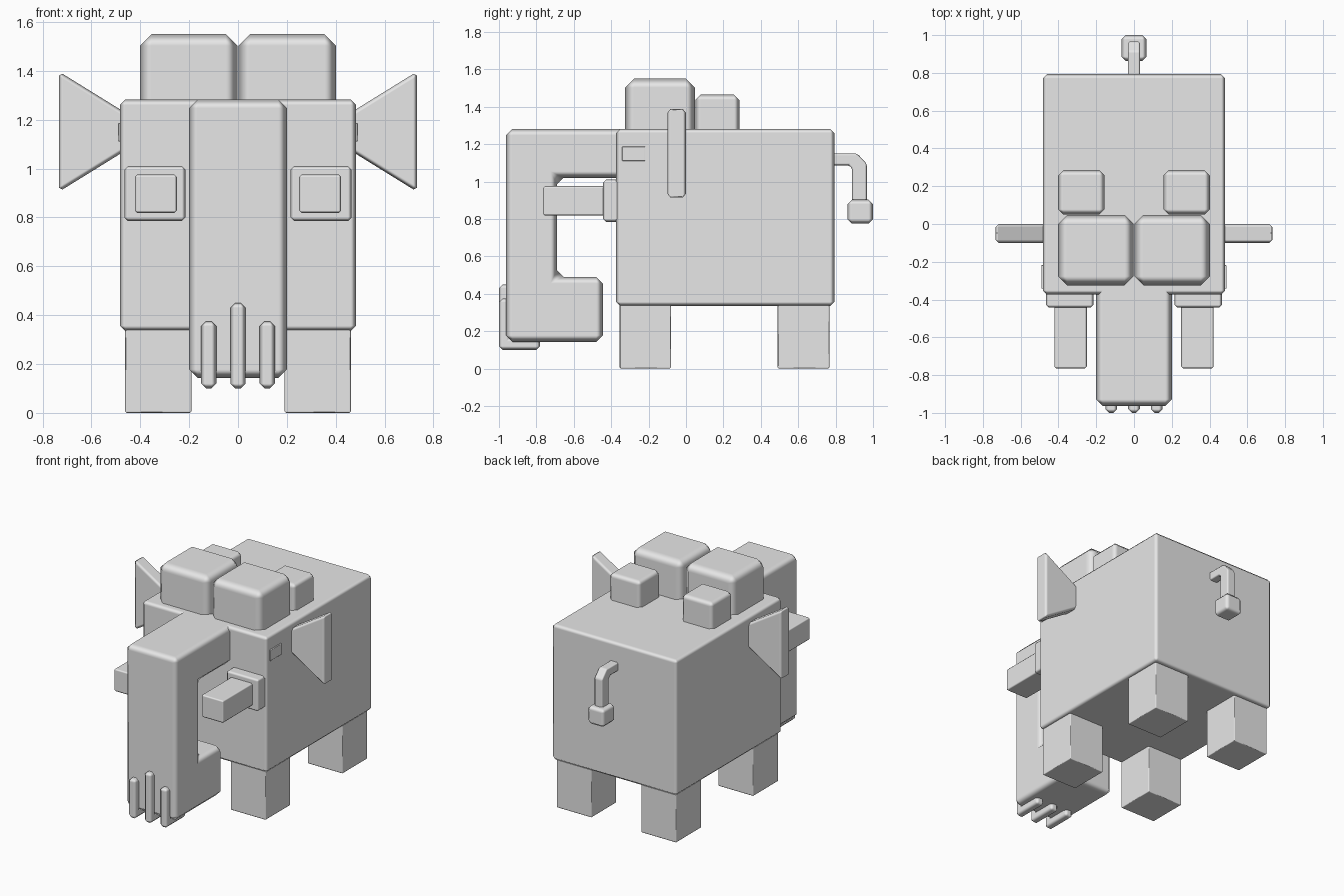
import bpy, bmesh

if "Cube" in bpy.data.objects:
    bpy.data.objects.remove(bpy.data.objects["Cube"])

grey = bpy.data.materials.new("plain grey")
grey.diffuse_color = (0.8, 0.8, 0.8, 1)
grey.use_nodes = True
grey.node_tree.nodes["Principled BSDF"].inputs["Base Color"].default_value = grey.diffuse_color


def prism(name, pts, a, b, bevel=0.0, axis="x", mirror=False):
    """Extrude a profile from a to b. axis x: profile is (y, z); axis y: profile is (x, z)."""
    bm = bmesh.new()
    place = (lambda p, t: (t, p[0], p[1])) if axis == "x" else (lambda p, t: (p[0], t, p[1]))
    lo = [bm.verts.new(place(p, a)) for p in pts]
    hi = [bm.verts.new(place(p, b)) for p in pts]
    bm.faces.new(lo)
    bm.faces.new(hi)
    n = len(pts)
    for i in range(n):
        j = (i + 1) % n
        bm.faces.new((lo[i], lo[j], hi[j], hi[i]))
    bmesh.ops.recalc_face_normals(bm, faces=bm.faces)
    for f in bm.faces:
        f.smooth = bevel > 0
    me = bpy.data.meshes.new(name)
    bm.to_mesh(me)
    bm.free()
    me.materials.append(grey)
    ob = bpy.data.objects.new(name, me)
    bpy.context.collection.objects.link(ob)
    if bevel:
        m = ob.modifiers.new("bevel", "BEVEL")
        m.width = bevel
        m.segments = 1
        m.limit_method = "ANGLE"
        m.harden_normals = True
    if mirror:
        m = ob.modifiers.new("mirror", "MIRROR")
        m.use_mirror_merge = False
    return ob


def box(name, x, y, z, bevel=0.0, mirror=False):
    pts = [(y[0], z[0]), (y[1], z[0]), (y[1], z[1]), (y[0], z[1])]
    return prism(name, pts, x[0], x[1], bevel, mirror=mirror)


# Body and legs
box("body", (-0.483, 0.483), (-0.373, 0.793), (0.335, 1.282), 0.022)
box("front_legs", (0.19, 0.462), (-0.355, -0.08), (0, 0.4), 0.006, True)
box("back_legs", (0.19, 0.462), (0.49, 0.767), (0, 0.4), 0.006, True)

# Hooked trunk
prism("trunk", [(-0.3, 1.282), (-0.963, 1.282), (-0.963, 0.143), (-0.445, 0.143),
                (-0.445, 0.49), (-0.69, 0.49), (-0.69, 1.02), (-0.3, 1.02)],
      -0.2, 0.2, 0.035)

# Claws wrapping under the trunk tip
for side, x, top in (("left", -0.12, 0.375), ("middle", 0, 0.45), ("right", 0.12, 0.375)):
    prism("trunk_claw_" + side,
          [(-0.94, top), (-1, top), (-1, 0.1), (-0.78, 0.1), (-0.78, 0.165), (-0.94, 0.165)],
          x - 0.031, x + 0.031, 0.02)

# Tusks in sockets
box("tusk_sockets", (0.215, 0.465), (-0.443, -0.34), (0.785, 1.01), 0.015, True)
box("tusks", (0.25, 0.422), (-0.765, -0.4), (0.818, 0.975), 0.01, True)

# Eye plates
box("eyes", (0.47, 0.491), (-0.342, -0.218), (1.11, 1.187), 0.003, True)

# Flared ears
prism("ears", [(0.45, 1.08), (0.733, 0.905), (0.733, 1.397), (0.45, 1.222)],
      -0.1, 0.0, 0.017, axis="y", mirror=True)

# Head lumps
box("large_head_lumps", (0.002, 0.402), (-0.325, 0.048), (1.2, 1.55), 0.048, True)
box("small_head_lumps", (0.155, 0.402), (0.05, 0.285), (1.2, 1.465), 0.028, True)

# Tail and tuft
prism("tail", [(0.75, 1.15), (0.915, 1.15), (0.967, 1.095), (0.967, 0.86),
               (0.888, 0.86), (0.888, 1.072), (0.873, 1.087), (0.75, 1.087)],
      -0.033, 0.033, 0.012)
box("tail_tuft", (-0.067, 0.067), (0.863, 1.0), (0.775, 0.903), 0.024)
